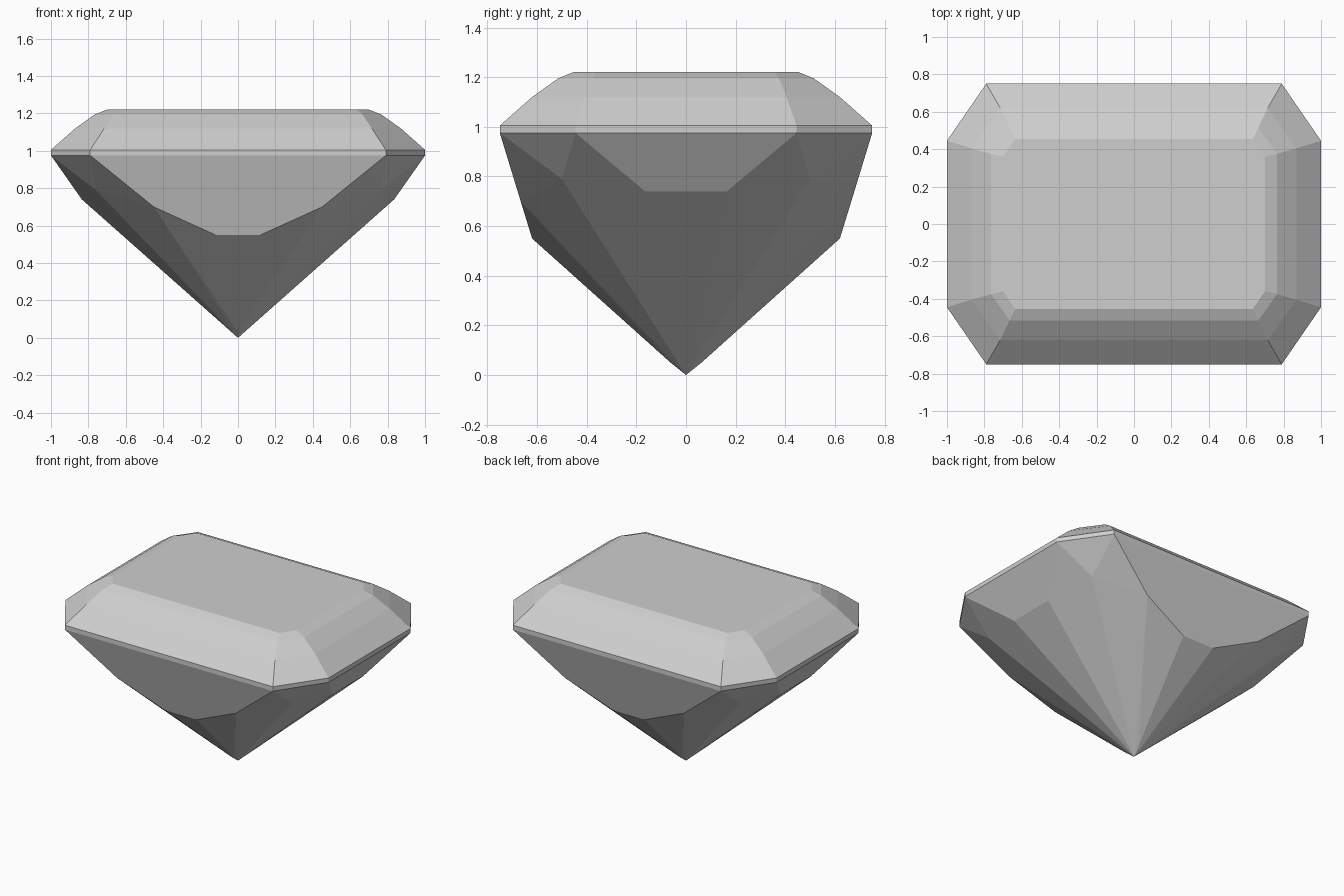
import bpy
import bmesh
import math

cube = bpy.data.objects.get("Cube")
if cube:
    bpy.data.objects.remove(cube, do_unlink=True)

GREY = 0.62
stone = bpy.data.materials.new("stone_grey")
stone.use_nodes = True
stone.diffuse_color = (GREY, GREY, GREY, 1)
stone.node_tree.nodes["Principled BSDF"].inputs["Base Color"].default_value = (GREY, GREY, GREY, 1)


def finish(bm, name):
    bmesh.ops.recalc_face_normals(bm, faces=bm.faces)
    mesh = bpy.data.meshes.new(name)
    bm.to_mesh(mesh)
    bm.free()
    mesh.materials.append(stone)
    obj = bpy.data.objects.new(name, mesh)
    bpy.context.collection.objects.link(obj)
    return obj


def octagon(x_out, y_in, x_in, y_out):
    """Rectangle with cut corners, counter-clockwise."""
    quarter = [(x_out, y_in), (x_in, y_out)]
    half = quarter + [(-x, y) for x, y in reversed(quarter)]
    return half + [(-x, -y) for x, y in half]


# Outline at each height: side x, side y, end x, end y
GIRDLE = (1.0, 0.445, 0.79, 0.75)
GIRDLE_Z = 0.975
tiers = [
    (GIRDLE_Z, GIRDLE),
    (1.005, GIRDLE),
    (1.12, (0.87, 0.405, 0.715, 0.62)),
    (1.195, (0.765, 0.375, 0.665, 0.515)),
    (1.22, (0.70, 0.36, 0.635, 0.455)),
]

# Crown: girdle band, three stepped tiers and the flat table
bm = bmesh.new()
rings = [[bm.verts.new((x, y, z)) for x, y in octagon(*size)] for z, size in tiers]
for low, high in zip(rings, rings[1:]):
    for i in range(8):
        j = (i + 1) % 8
        bm.faces.new((low[i], low[j], high[j], high[i]))
bm.faces.new(rings[-1])
# Outward direction is set by the table before the open rim is considered
finish(bm, "crown")

# Pavilion: facet corners of one quarter, mirrored and wrapped down to the point
quarter = [
    (0.45, 0.666, 0.70),     # long facet, upper corner
    (0.12, 0.62, 0.55),      # long facet, lower corner
    (0.835, 0.165, 0.74),    # short facet, lower corner
    (0.76, 0.50, 0.79),      # tip of the corner facet
    (0.012, 0.06, 0.048),    # slight bend near the point
]
bm = bmesh.new()
bm.verts.new((0, 0, 0))
for x, y in octagon(*GIRDLE):
    bm.verts.new((x, y, GIRDLE_Z))
for x, y, z in quarter:
    for sx in (1, -1):
        for sy in (1, -1):
            bm.verts.new((sx * x, sy * y, z))
bmesh.ops.convex_hull(bm, input=bm.verts)
bmesh.ops.dissolve_limit(bm, angle_limit=math.radians(1), verts=bm.verts, edges=bm.edges)
bm.normal_update()
# Open the top, which the crown covers
cap = [f for f in bm.faces if all(abs(v.co.z - GIRDLE_Z) < 0.001 for v in f.verts)]
bmesh.ops.delete(bm, geom=cap, context="FACES_ONLY")
finish(bm, "pavilion")
